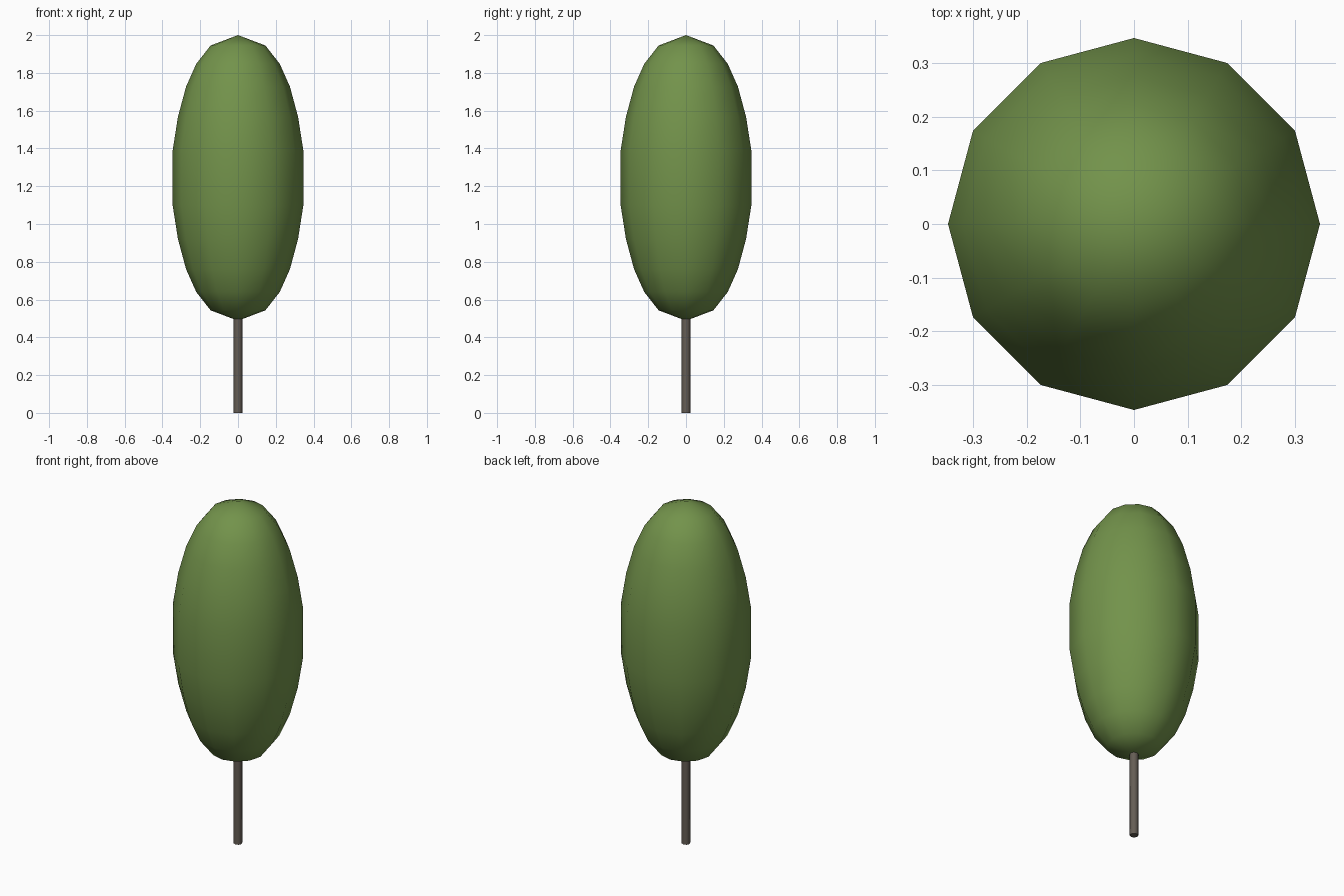
import bpy, bmesh, math

if "Cube" in bpy.data.objects:
    bpy.data.objects.remove(bpy.data.objects["Cube"])


def material(name, color):
    m = bpy.data.materials.new(name)
    m.diffuse_color = color
    m.use_nodes = True
    m.node_tree.nodes["Principled BSDF"].inputs["Base Color"].default_value = m.diffuse_color
    return m


def lathe(name, profile, sides, mat):
    """Revolve (radius, z) points around z; radius 0 becomes a pole."""
    bm = bmesh.new()
    rings = []
    for r, z in profile:
        if r == 0:
            rings.append([bm.verts.new((0, 0, z))] * sides)
        else:
            rings.append([bm.verts.new((r * math.cos(2 * math.pi * i / sides),
                                        r * math.sin(2 * math.pi * i / sides), z))
                          for i in range(sides)])
    for low, high in zip(rings, rings[1:]):
        for i in range(sides):
            j = (i + 1) % sides
            corners = list(dict.fromkeys((low[i], low[j], high[j], high[i])))
            bm.faces.new(corners)
    bmesh.ops.recalc_face_normals(bm, faces=bm.faces)
    mesh = bpy.data.meshes.new(name)
    bm.to_mesh(mesh)
    bm.free()
    obj = bpy.data.objects.new(name, mesh)
    bpy.context.collection.objects.link(obj)
    mesh.materials.append(mat)
    return obj


def smooth(obj, angle):
    bpy.ops.object.select_all(action='DESELECT')
    obj.select_set(True)
    bpy.context.view_layer.objects.active = obj
    bpy.ops.object.shade_smooth_by_angle(angle=math.radians(angle))


green = material("leaf_green", (0.17, 0.29, 0.07, 1))
bark = material("bark_brown", (0.13, 0.11, 0.09, 1))

# Foliage: twelve-sided egg, mirrored about its middle height
middle = 1.244
half = [(0, 0.756), (0.145, 0.701), (0.221, 0.604), (0.275, 0.483),
        (0.318, 0.323), (0.346, 0.145)]
profile = [(r, middle - h) for r, h in half]
profile += [(r, middle + h) for r, h in reversed(half)]
crown = lathe("foliage", profile, 12, green)
smooth(crown, 60)

# Trunk: thin capped post reaching just into the foliage
trunk = lathe("trunk", [(0, 0), (0.023, 0), (0.023, 0.52), (0, 0.52)], 8, bark)
smooth(trunk, 50)
